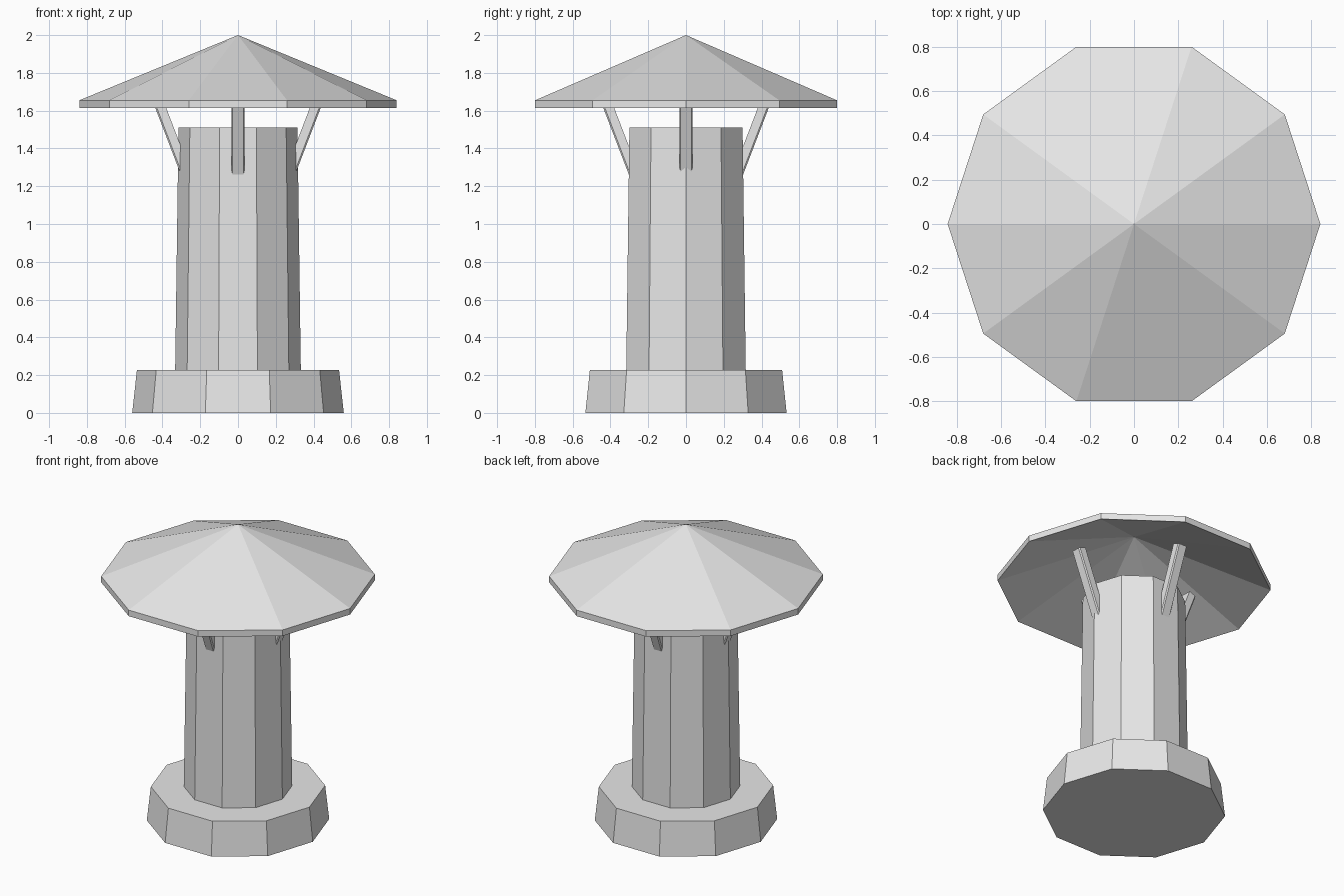
import bpy, bmesh, math
from mathutils import Vector, Matrix

old = bpy.data.objects.get("Cube")
if old:
    bpy.data.objects.remove(old, do_unlink=True)

SIDES = 10

# Single plain grey
grey = bpy.data.materials.new("light_grey")
grey.use_nodes = True
colour = (0.8, 0.8, 0.8, 1.0)
grey.diffuse_color = colour
grey.node_tree.nodes["Principled BSDF"].inputs["Base Color"].default_value = colour


def finish(name, bm):
    bmesh.ops.recalc_face_normals(bm, faces=bm.faces)
    mesh = bpy.data.meshes.new(name)
    bm.to_mesh(mesh)
    bm.free()
    mesh.materials.append(grey)
    obj = bpy.data.objects.new(name, mesh)
    bpy.context.collection.objects.link(obj)
    return obj


def lathe(name, profile):
    """Ten-sided solid from (radius, z) points; radius 0 makes a single tip."""
    bm = bmesh.new()
    rings = []
    for r, z in profile:
        count = SIDES if r > 0 else 1
        turn = 2 * math.pi / SIDES
        rings.append([bm.verts.new((r * math.cos(i * turn), r * math.sin(i * turn), z))
                      for i in range(count)])
    for a, b in zip(rings, rings[1:]):
        for i in range(SIDES):
            j = (i + 1) % SIDES
            corners = [a[i % len(a)], a[j % len(a)], b[j % len(b)], b[i % len(b)]]
            bm.faces.new(list(dict.fromkeys(corners)))
    for ring in (rings[0], rings[-1]):
        if len(ring) > 1:
            bm.faces.new(ring)
    return finish(name, bm)


def strut(name, angle):
    """Slanted bar with its two outer edges chamfered."""
    low, high = Vector((0.25, 0, 1.2)), Vector((0.443, 0, 1.703))
    axis = (high - low).normalized()
    out = Vector((axis.z, 0, -axis.x))
    side = Vector((0, 1, 0))
    section = [(-0.027, -0.034), (0.019, -0.034), (0.027, -0.028),
               (0.027, 0.028), (0.019, 0.034), (-0.027, 0.034)]
    bm = bmesh.new()
    base = bm.faces.new([bm.verts.new(low + out * u + side * v) for u, v in section])
    top = bmesh.ops.extrude_face_region(bm, geom=[base], use_keep_orig=True)["geom"]
    bmesh.ops.translate(bm, vec=high - low,
                        verts=[g for g in top if isinstance(g, bmesh.types.BMVert)])
    bmesh.ops.transform(bm, matrix=Matrix.Rotation(angle, 4, "Z"), verts=bm.verts)
    return finish(name, bm)


# Foot, pipe and hollow conical cap
lathe("base_collar", [(0.56, 0), (0.535, 0.228)])
lathe("pipe", [(0.333, 0.2), (0.315, 1.51)])
lathe("conical_cap", [(0, 1.957), (0.84, 1.614), (0.84, 1.655), (0, 2.0)])

# Four struts under the cap
for i, place in enumerate(("left", "back", "right", "front")):
    strut(place + "_strut", i * math.pi / 2)
